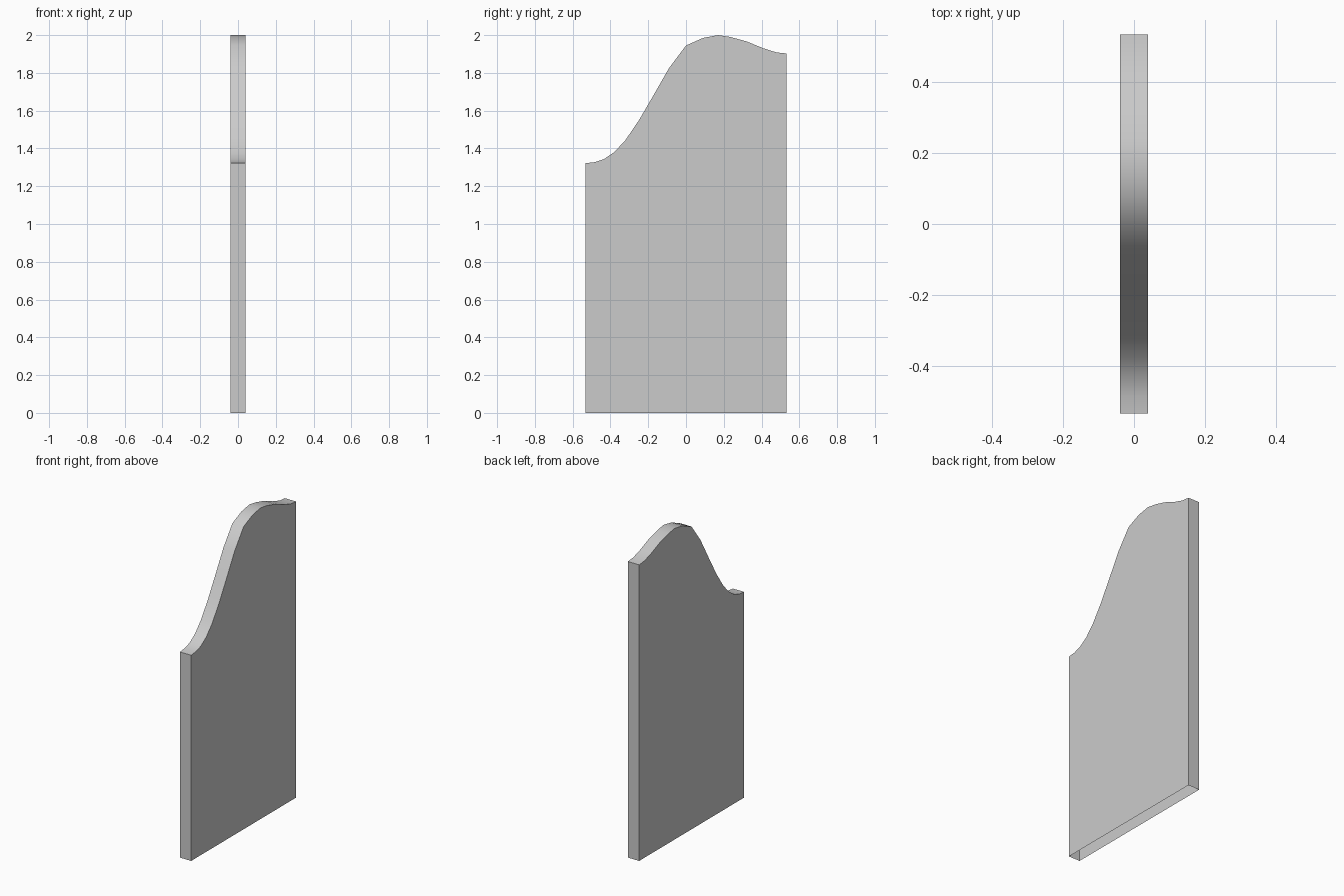
import bpy, bmesh, math

if "Cube" in bpy.data.objects:
    bpy.data.objects.remove(bpy.data.objects["Cube"])

HALF_T, HALF_W = 0.04, 0.533

# Curved top edge of the panel as (y, z), front to back
top = [(-HALF_W, 1.322), (-0.485, 1.327), (-0.435, 1.343), (-0.38, 1.38),
       (-0.32, 1.445), (-0.25, 1.548), (-0.17, 1.685), (-0.09, 1.825),
       (0.0, 1.945), (0.09, 1.985), (0.17, 2.0), (0.235, 1.99),
       (0.32, 1.967), (0.41, 1.93), (0.48, 1.908), (HALF_W, 1.903)]
outline = [(-HALF_W, 0)] + top + [(HALF_W, 0)]

# Thin partition panel: two sides joined by a rim, open underneath
bm = bmesh.new()
left = [bm.verts.new((-HALF_T, y, z)) for y, z in outline]
right = [bm.verts.new((HALF_T, y, z)) for y, z in outline]
bm.faces.new(left[::-1])
bm.faces.new(right)
for i in range(len(outline) - 1):
    bm.faces.new((left[i], left[i + 1], right[i + 1], right[i]))
bmesh.ops.recalc_face_normals(bm, faces=bm.faces[:])
# Make sure the right-hand side faces outwards
bm.normal_update()
side = max(bm.faces, key=lambda f: f.calc_center_median().x)
if side.normal.x < 0:
    bmesh.ops.reverse_faces(bm, faces=bm.faces[:])

mesh = bpy.data.meshes.new("partition_panel")
bm.to_mesh(mesh)
bm.free()
panel = bpy.data.objects.new("partition_panel", mesh)
bpy.context.collection.objects.link(panel)

# Smooth the curved rim, keep the corners sharp
bpy.context.view_layer.objects.active = panel
panel.select_set(True)
bpy.ops.object.shade_smooth_by_angle(angle=math.radians(40))
